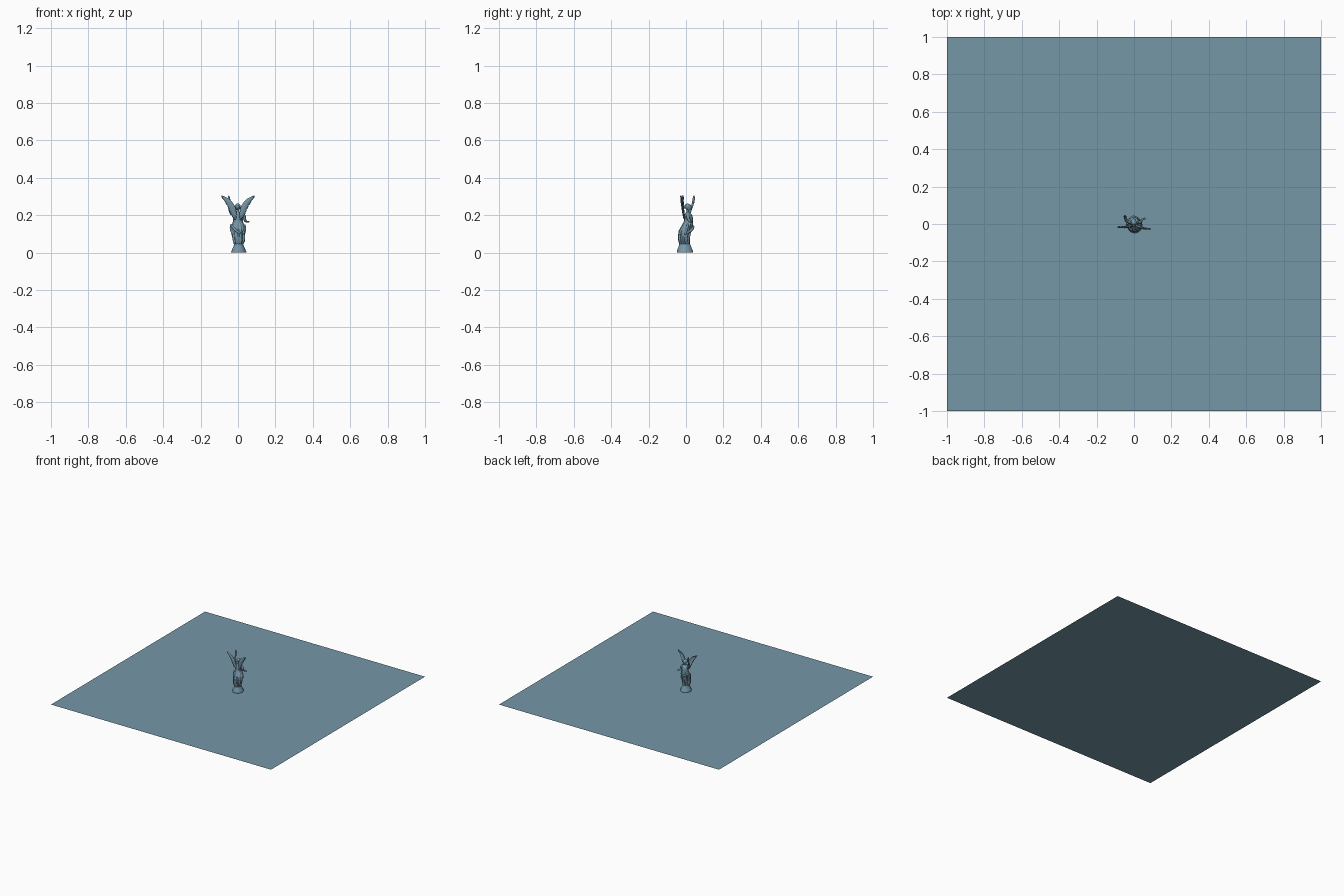
import bpy, bmesh, math
from mathutils import Vector

if "Cube" in bpy.data.objects:
    bpy.data.objects.remove(bpy.data.objects["Cube"])

# Blue-grey stone shared by every part
stone = bpy.data.materials.new("blue_grey_stone")
stone.diffuse_color = (0.18, 0.31, 0.39, 1)
stone.use_nodes = True
stone.node_tree.nodes["Principled BSDF"].inputs["Base Color"].default_value = stone.diffuse_color


def finish(name, bm, angle=40):
    bmesh.ops.recalc_face_normals(bm, faces=bm.faces)
    me = bpy.data.meshes.new(name)
    bm.to_mesh(me)
    bm.free()
    me.materials.append(stone)
    ob = bpy.data.objects.new(name, me)
    bpy.context.collection.objects.link(ob)
    bpy.ops.object.select_all(action='DESELECT')
    ob.select_set(True)
    bpy.context.view_layer.objects.active = ob
    bpy.ops.object.shade_smooth_by_angle(angle=math.radians(angle))
    return ob


def bridge(bm, rings):
    n = len(rings[0])
    for a, b in zip(rings, rings[1:]):
        for i in range(n):
            j = (i + 1) % n
            bm.faces.new((a[i], a[j], b[j], b[i]))
    bm.faces.new(rings[0])
    bm.faces.new(rings[-1])


def sample(rows, t):
    """Catmull-Rom interpolation through rows of numbers, t in 0..1."""
    f = t * (len(rows) - 1)
    i = min(int(f), len(rows) - 2)
    u = f - i
    p = [rows[min(max(k, 0), len(rows) - 1)] for k in (i - 1, i, i + 1, i + 2)]
    return [0.5 * (2 * b + (c - a) * u + (2 * a - 5 * b + 4 * c - d) * u * u
                   + (3 * b - a - 3 * c + d) * u ** 3) for a, b, c, d in zip(*p)]


def body_loft(name, rows, folds=0, twist=0, segs=48, steps=30):
    """Rows: z, centre x, centre y, radius x, radius y, fold depth."""
    bm = bmesh.new()
    rings = []
    for s in range(steps + 1):
        z, cx, cy, rx, ry, d = sample(rows, s / steps)
        ring = []
        for i in range(segs):
            a = math.tau * i / segs
            k = 1 + d * (math.sin(folds * a + twist * s / steps)
                         + 0.5 * math.sin((folds - 3) * a - 1.6 * twist * s / steps))
            ring.append(bm.verts.new((cx + rx * k * math.cos(a), cy + ry * k * math.sin(a), z)))
        rings.append(ring)
    bridge(bm, rings)
    return finish(name, bm)


def limb(name, rows, segs=10, steps=16):
    """Rows: x, y, z, radius along a path."""
    bm = bmesh.new()
    rings = []
    for s in range(steps + 1):
        t = s / steps
        x, y, z, r = sample(rows, t)
        d = (Vector(sample(rows, min(t + .01, 1))[:3]) - Vector(sample(rows, max(t - .01, 0))[:3])).normalized()
        u = d.orthogonal().normalized() if s == 0 else (u - d * u.dot(d)).normalized()
        v = d.cross(u)
        rings.append([bm.verts.new(Vector((x, y, z)) + r * (math.cos(a) * u + math.sin(a) * v))
                      for a in (math.tau * i / segs for i in range(segs))])
    bridge(bm, rings)
    return finish(name, bm)


def ball(name, loc, size, segs=16):
    bm = bmesh.new()
    bmesh.ops.create_uvsphere(bm, u_segments=segs, v_segments=segs // 2 + 2, radius=1)
    for v in bm.verts:
        v.co = Vector(loc) + Vector([a * b for a, b in zip(v.co, size)])
    return finish(name, bm)


def wing(name, lead, trail, feathers=7):
    """Sheet between a leading and a trailing edge, with scalloped, ridged feathers."""
    bm = bmesh.new()
    nu, nv = 42, 8
    grid = []
    for s in range(nu + 1):
        t = s / nu
        a, b = Vector(sample(lead, t)), Vector(sample(trail, t))
        wave = abs(math.sin(math.pi * feathers * t))
        row = []
        for k in range(nv + 1):
            v = k / nv
            p = a.lerp(b, v * (0.86 + 0.14 * wave))
            p.y += 0.0025 * wave * v - 0.006 * math.sin(math.pi * v)
            row.append(bm.verts.new(p))
        grid.append(row)
    for s in range(nu):
        for k in range(nv):
            bm.faces.new((grid[s][k], grid[s + 1][k], grid[s + 1][k + 1], grid[s][k + 1]))
    ob = finish(name, bm)
    mod = ob.modifiers.new("thickness", 'SOLIDIFY')
    mod.thickness = 0.004
    mod.offset = 0
    return ob


# Ground slab: a single flat sheet
bm = bmesh.new()
bmesh.ops.create_grid(bm, x_segments=1, y_segments=1, size=1)
finish("ground_sheet", bm)

# Pedestal
body_loft("pedestal", [(0, .004, -.005, .040, .043, 0), (.006, .004, -.005, .040, .043, 0),
                       (.018, .004, -.006, .035, .039, .01), (.034, .004, -.006, .028, .033, .01),
                       (.046, .003, -.007, .024, .029, .0), (.050, .003, -.007, .018, .022, 0)],
          folds=7, segs=32, steps=20)

# Gown with twisting folds
body_loft("gown", [(.046, .003, -.008, .025, .027, .07), (.065, .004, -.011, .031, .029, .09),
                   (.09, .004, -.010, .033, .031, .09), (.12, .002, -.002, .034, .031, .08),
                   (.145, .000, .007, .033, .028, .06), (.165, -.001, .012, .026, .024, .04),
                   (.185, -.001, .013, .026, .023, .03), (.202, -.001, .012, .026, .019, .02),
                   (.213, -.001, .010, .018, .012, 0), (.218, -.001, .009, .008, .008, 0)],
          folds=11, twist=5, segs=66, steps=44)

# Sash and hanging cloth
limb("sash", [(-.034, .006, .148, .006), (-.012, .036, .140, .007), (.018, .030, .122, .007),
              (.034, .004, .105, .006), (.018, -.030, .100, .006), (-.016, -.030, .122, .006),
              (-.034, .004, .147, .006)], steps=30)
limb("hanging_cloth", [(-.036, .006, .150, .007), (-.036, .002, .130, .008),
                       (-.030, -.006, .105, .007), (-.024, -.012, .075, .005)])
limb("side_cloth", [(.034, .008, .150, .006), (.036, .004, .125, .007), (.031, -.006, .095, .006)])

# Head, neck and hair
limb("neck", [(-.001, .009, .208, .009), (-.001, .010, .222, .007), (-.001, .012, .234, .008)], steps=6)
ball("head", (-.001, .014, .242), (.0125, .015, .018))
ball("hair", (-.001, .008, .246), (.0155, .015, .017))
ball("hair_bun", (-.001, -.006, .244), (.008, .008, .008), 12)
ball("nose", (-.001, .0285, .240), (.002, .0025, .004), 8)

# Raised arm with torch
limb("raised_arm", [(-.020, .010, .203, .010), (-.036, .016, .212, .009), (-.044, .024, .232, .0075),
                    (-.047, .034, .254, .006), (-.048, .038, .268, .005)])
ball("raised_hand", (-.048, .039, .271), (.007, .007, .007), 12)
limb("torch", [(-.048, .036, .252, .003), (-.048, .039, .272, .004), (-.048, .041, .284, .007),
               (-.049, .042, .290, .006), (-.049, .042, .298, .005), (-.050, .043, .306, .001)])

# Lowered arm, reaching out
limb("lowered_arm", [(.020, .010, .204, .010), (.032, .010, .195, .009), (.036, .014, .178, .008),
                     (.041, .022, .168, .006), (.053, .028, .165, .004)])
ball("lowered_hand", (.056, .029, .166), (.007, .005, .004), 12)

# Wings
for side, name, dy in ((-1, "left_wing", .004), (1, "right_wing", -.006)):
    edge = lambda pts: [(side * x, y + dy * x / .087, z) for x, y, z in pts]
    wing(name,
         edge([(.008, -.008, .205), (.014, -.013, .238), (.028, -.016, .264),
               (.050, -.018, .288), (.087, -.018, .304)]),
         edge([(.012, -.006, .172), (.032, -.010, .192), (.044, -.014, .220),
               (.060, -.017, .255), (.088, -.018, .300)]))
